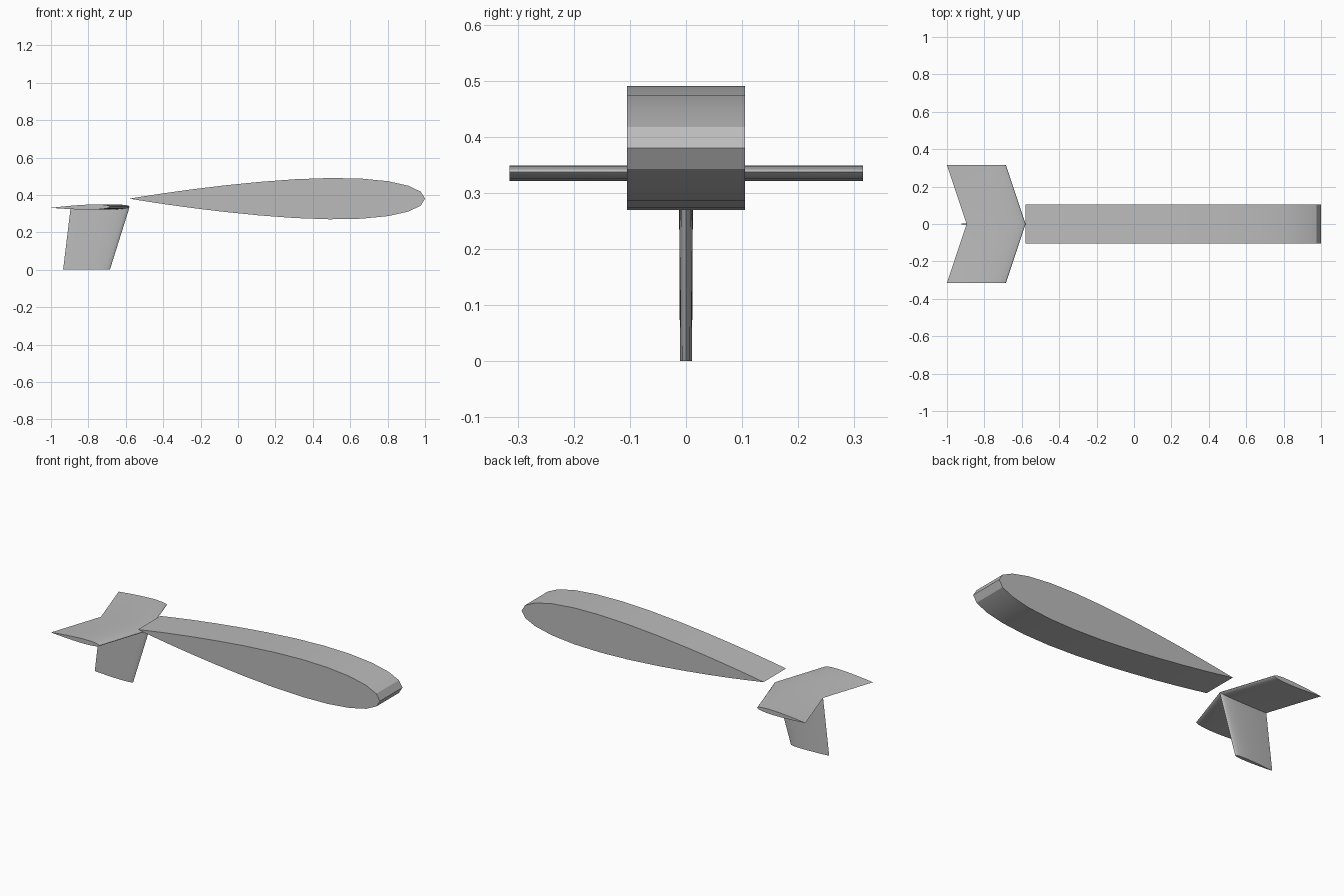
import bpy, bmesh, math
from mathutils import Vector

if "Cube" in bpy.data.objects:
    bpy.data.objects.remove(bpy.data.objects["Cube"], do_unlink=True)

grey = bpy.data.materials.new("plain grey")
grey.use_nodes = True
colour = (0.5, 0.5, 0.5, 1)
grey.diffuse_color = colour
grey.node_tree.nodes["Principled BSDF"].inputs["Base Color"].default_value = colour

STEPS = 13


def half_thickness(u, t):
    """Symmetric aerofoil half thickness at chord fraction u."""
    return 5 * t * (0.2969 * math.sqrt(u) - 0.126 * u - 0.3516 * u**2
                    + 0.2843 * u**3 - 0.1036 * u**4)


def section(nose, tail, thick_dir, t):
    """Aerofoil loop from the tail over one side to the nose and back."""
    nose, tail, up = Vector(nose), Vector(tail), Vector(thick_dir)
    chord = (tail - nose).length
    points = []
    for i in range(2 * STEPS):
        a = math.pi * (1 - i / STEPS)
        u = (1 - math.cos(a)) / 2
        h = half_thickness(u, t) * chord
        if i in (0, STEPS):
            h = 0
        points.append(nose.lerp(tail, u) + up * (h if i < STEPS else -h))
    return points


def loft(name, sections):
    """Skin a row of equal loops and cap both ends."""
    bm = bmesh.new()
    rings = [[bm.verts.new(p) for p in s] for s in sections]
    for a, b in zip(rings, rings[1:]):
        for i in range(len(a)):
            j = (i + 1) % len(a)
            bm.faces.new((a[i], a[j], b[j], b[i]))
    bm.faces.new(rings[0])
    bm.faces.new(rings[-1])
    bmesh.ops.recalc_face_normals(bm, faces=bm.faces)
    mesh = bpy.data.meshes.new(name)
    bm.to_mesh(mesh)
    bm.free()
    mesh.materials.append(grey)
    obj = bpy.data.objects.new(name, mesh)
    bpy.context.collection.objects.link(obj)
    bpy.ops.object.select_all(action="DESELECT")
    obj.select_set(True)
    bpy.context.view_layer.objects.active = obj
    bpy.ops.object.shade_smooth_by_angle(angle=math.radians(30))
    return obj


UP, SIDE = (0, 0, 1), (0, 1, 0)

# Main wing: straight slab of aerofoil section
loft("main_wing", [section((1, y, 0.38), (-0.58, y, 0.38), UP, 0.14)
                   for y in (-0.105, 0.105)])

# Swept horizontal tail, tip to root to tip
SPAN, SWEEP = 0.315, 0.105
loft("horizontal_tail", [
    section((-0.58 - SWEEP * abs(s), s * SPAN, 0.337),
            (-0.895 - SWEEP * abs(s), s * SPAN, 0.331), UP, 0.086)
    for s in (-1, 0, 1)])

# Swept, tapered fin hanging below the tail
loft("vertical_fin", [
    section((-0.58, 0, 0.334), (-0.895, 0, 0.331), SIDE, 0.08),
    section((-0.685, 0, 0), (-0.935, 0, 0), SIDE, 0.086)])
